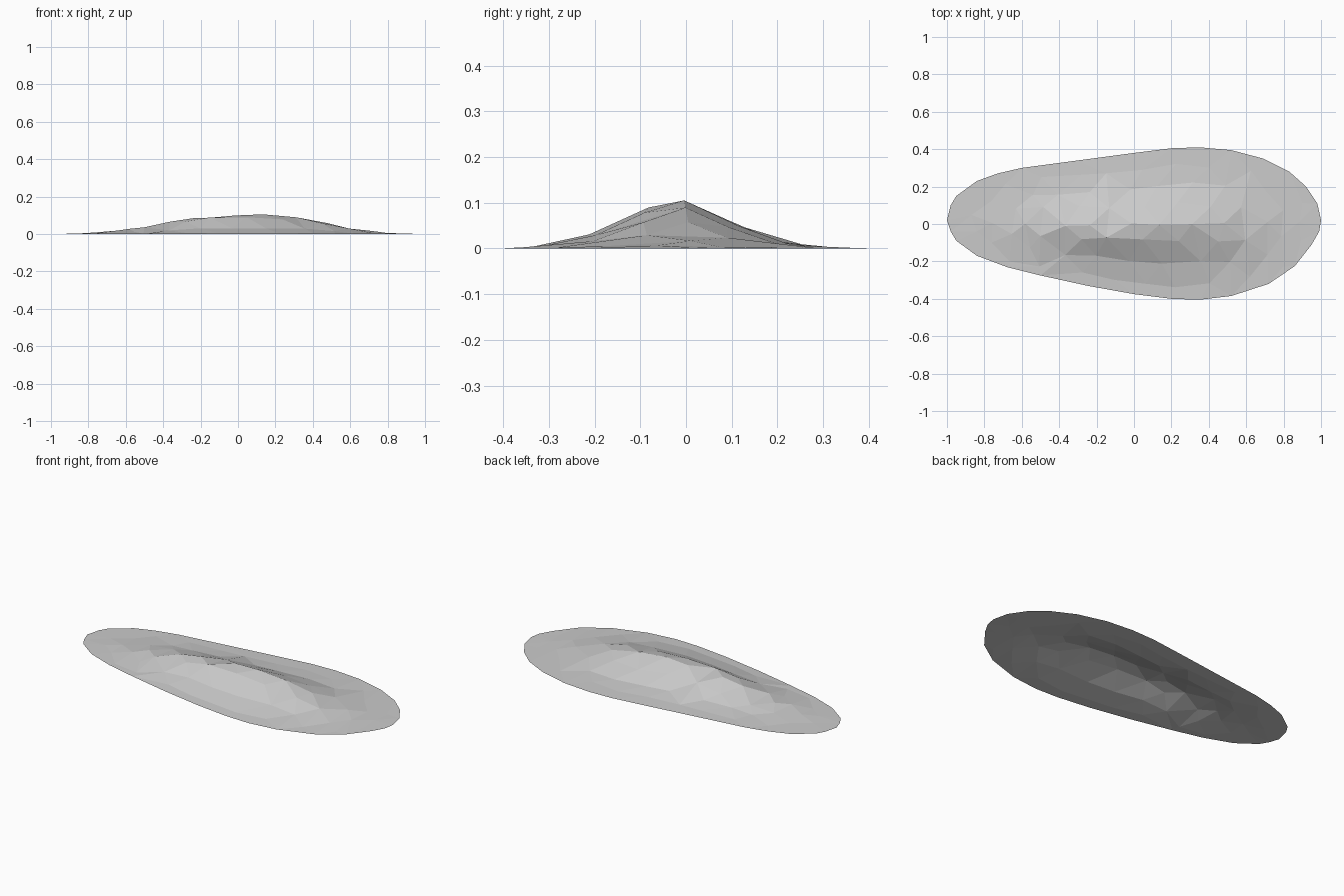
import bpy, random
from mathutils import Vector
from mathutils.geometry import delaunay_2d_cdt

cube = bpy.data.objects.get("Cube")
if cube:
    bpy.data.objects.remove(cube)
random.seed(4)

# Rim of the mound, counter-clockwise
BACK = [(1, .02), (.98, .11), (.92, .2), (.83, .28), (.69, .35), (.52, .395), (.35, .41),
        (.2, .405), (0, .38), (-.3, .34), (-.6, .3), (-.73, .27), (-.84, .23), (-.95, .15), (-.98, .1)]
FRONT = [(-1, .02), (-.98, -.04), (-.95, -.09), (-.84, -.17), (-.68, -.23), (-.5, -.275), (-.25, -.33),
         (0, -.375), (.2, -.4), (.35, -.405), (.52, -.385), (.72, -.32), (.86, -.225), (.95, -.11), (.99, -.04)]
# Height along the length, and share of that height across the width
RIDGE = [(-.95, 0), (-.8, .005), (-.6, .026), (-.4, .066), (-.15, .1), (.15, .108),
         (.4, .08), (.6, .036), (.8, .006), (.95, 0)]
ACROSS = [(-.39, 0), (-.32, .04), (-.2, .31), (-.085, .87), (0, 1), (.1, .56), (.2, .14), (.3, .03), (.39, 0)]


def lerp(table, t):
    """Piecewise linear reading of a profile, clamped at both ends."""
    if t <= table[0][0]:
        return table[0][1]
    for (a, p), (b, q) in zip(table, table[1:]):
        if t <= b:
            return p + (q - p) * (t - a) / (b - a)
    return table[-1][1]


def side(x, y):
    """Narrow the cross-section towards the ends, following the rim."""
    rim = sorted(BACK) if y > 0 else FRONT
    return max(abs(lerp(rim, x)), .05) / .39


# Rows of loosely staggered points along each break in the cross-section
points = [Vector(p) for p in BACK + FRONT]
rim_count = len(points)
for row, (v, share) in enumerate(ACROSS[1:-1]):
    x = -.84 + .09 * (row % 2)
    while x < .9:
        px = x + random.uniform(-.03, .03)
        py = v * side(px, v) + random.uniform(-.012, .012)
        if abs(px) < .8 or abs(v) < .25:
            points.append(Vector((px, py)))
        x += .18

# Triangulate inside the rim and lift the surface
rim = list(range(rim_count))
flat, _, faces, *_ = delaunay_2d_cdt(points, [], [rim], 1, 1e-5)
verts = []
for i, p in enumerate(flat):
    z = 0
    if i >= rim_count:
        z = lerp(RIDGE, p.x) * lerp(ACROSS, p.y / side(p.x, p.y))
        z *= random.uniform(.93, 1)
    verts.append((p.x, p.y, z))

mesh = bpy.data.meshes.new("mound")
mesh.from_pydata(verts, [], faces)
mound = bpy.data.objects.new("mound", mesh)
bpy.context.collection.objects.link(mound)

# Plain grey stone
grey = bpy.data.materials.new("stone grey")
grey.use_nodes = True
color = (.6, .6, .6, 1)
grey.diffuse_color = color
grey.node_tree.nodes["Principled BSDF"].inputs["Base Color"].default_value = color
mesh.materials.append(grey)
